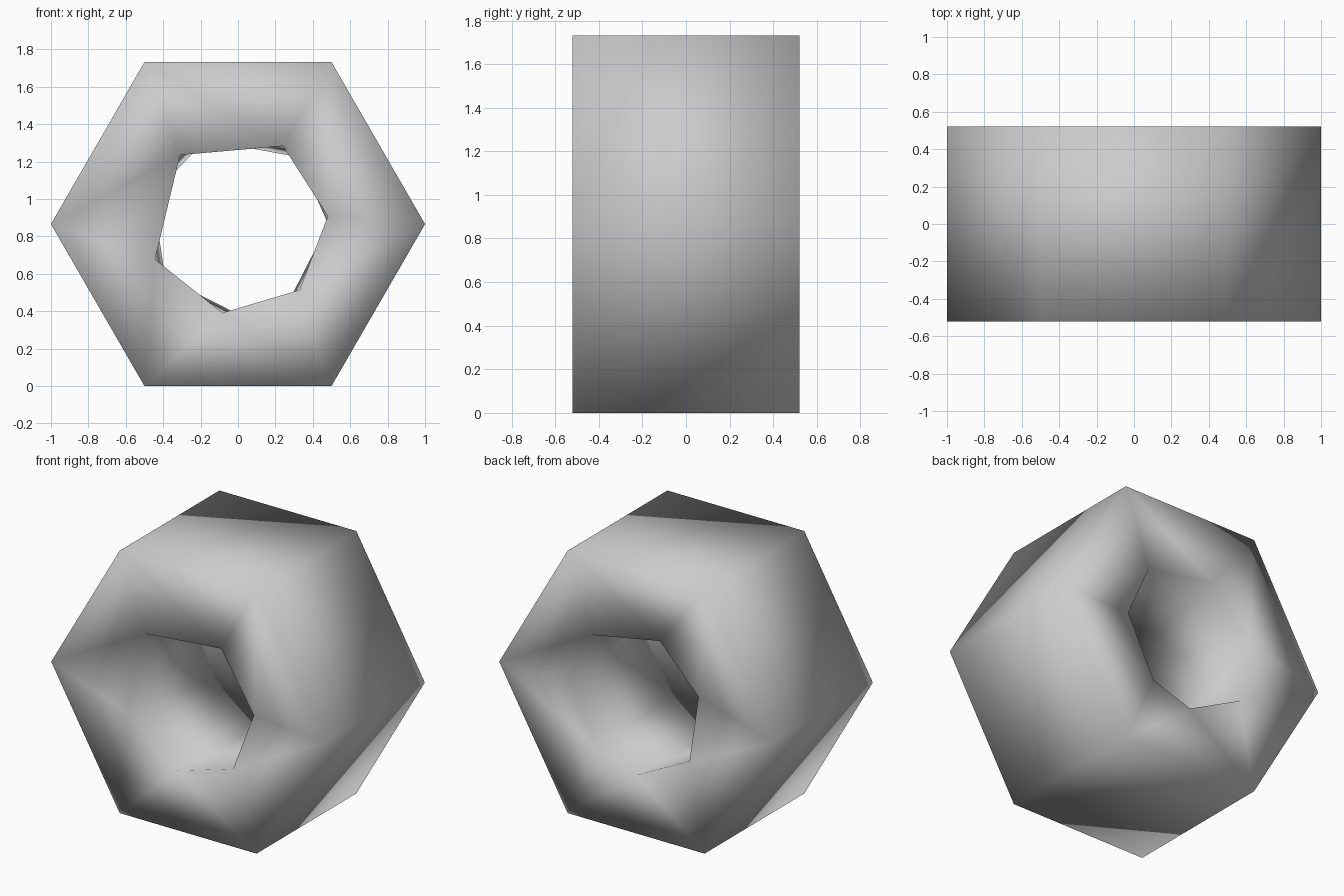
import bpy
import bmesh
from math import radians, cos, sin

cube = bpy.data.objects.get("Cube")
if cube:
    bpy.data.objects.remove(cube, do_unlink=True)

HALF_DEPTH = 0.52
CENTRE_Z = 0.866
HOLE_RADIUS = 0.482

steel = bpy.data.materials.new("grey_steel")
steel.use_nodes = True
grey = (0.6, 0.6, 0.6, 1)
steel.diffuse_color = grey
steel.node_tree.nodes["Principled BSDF"].inputs["Base Color"].default_value = grey

bm = bmesh.new()


def ring(radius, y, angles):
    """Closed loop of edges round the y axis."""
    verts = [bm.verts.new((radius * cos(radians(a)), y,
                           CENTRE_Z + radius * sin(radians(a)))) for a in angles]
    return [bm.edges.new((v, verts[(i + 1) % len(verts)]))
            for i, v in enumerate(verts)]


# Outer hexagon and uneven hole outline at each end
hexagon = range(0, 360, 60)
outer_front = ring(1.0, -HALF_DEPTH, hexagon)
outer_back = ring(1.0, HALF_DEPTH, hexagon)
hole_front = ring(HOLE_RADIUS, -HALF_DEPTH, [5, 60, 130, 203, 260, 313])
hole_back = ring(HOLE_RADIUS, HALF_DEPTH, [0, 48, 111, 161, 216, 270, 306])

# Flat end faces with the hole left open
for outer, hole, side in ((outer_front, hole_front, -1), (outer_back, hole_back, 1)):
    bmesh.ops.triangle_fill(bm, edges=outer + hole, use_beauty=True,
                            normal=(0, side, 0))

# Six outer flats and the wall of the hole
bmesh.ops.bridge_loops(bm, edges=outer_front + outer_back)
bmesh.ops.bridge_loops(bm, edges=hole_front + hole_back)
bmesh.ops.recalc_face_normals(bm, faces=bm.faces)

# Soft shading runs across every edge
for face in bm.faces:
    face.smooth = True

mesh = bpy.data.meshes.new("hex_nut")
bm.to_mesh(mesh)
bm.free()
mesh.materials.append(steel)
nut = bpy.data.objects.new("hex_nut", mesh)
bpy.context.collection.objects.link(nut)
